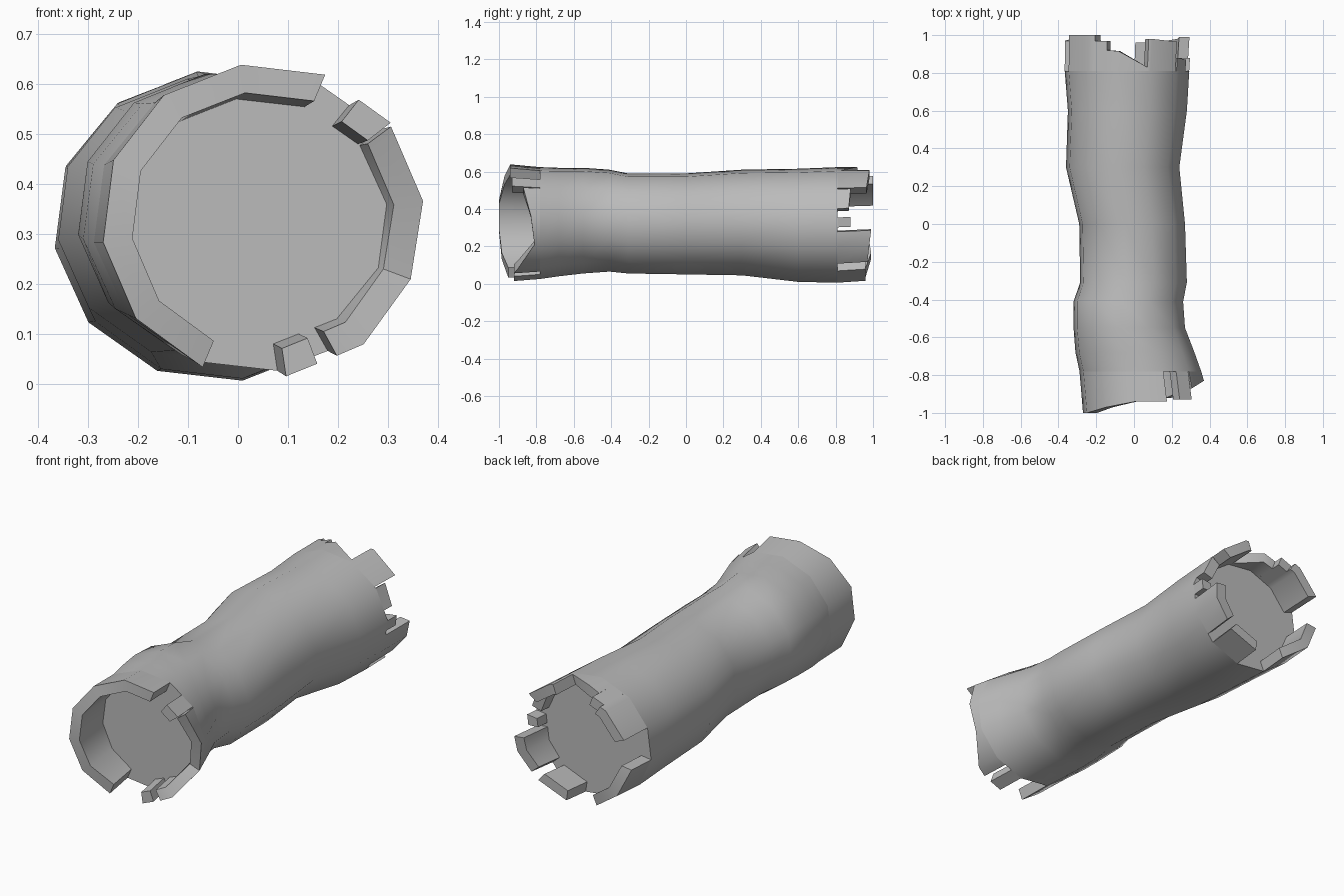
import bpy
import bmesh
import math
from mathutils import Vector

cube = bpy.data.objects.get("Cube")
if cube:
    bpy.data.objects.remove(cube)

SIDES = 12
START = math.radians(8)

# Sections along the log: y, x min, x max, z min, z max
SECTIONS = [
    (-1.0, -.27, .38, .01, .645), (-.82, -.28, .37, .02, .625),
    (-.68, -.31, .32, .04, .62), (-.55, -.32, .27, .055, .62),
    (-.41, -.32, .26, .065, .61), (-.31, -.285, .28, .055, .59),
    (0, -.29, .27, .05, .59), (.3, -.36, .24, .045, .61),
    (.6, -.35, .28, .01, .615), (.85, -.37, .295, .005, .625),
    (1.0, -.365, .305, .02, .625)]

bark = bpy.data.materials.new("grey")
bark.use_nodes = True
bark.diffuse_color = (.5, .5, .5, 1)
bsdf = next(n for n in bark.node_tree.nodes if n.type == 'BSDF_PRINCIPLED')
bsdf.inputs["Base Color"].default_value = (.5, .5, .5, 1)
bsdf.inputs["Roughness"].default_value = .9


def bounds(y):
    for a, b in zip(SECTIONS, SECTIONS[1:]):
        if y <= b[0]:
            t = (y - a[0]) / (b[0] - a[0])
            return [p + (q - p) * t for p, q in zip(a[1:], b[1:])]
    return SECTIONS[-1][1:]


def corner(k):
    a = START + math.tau * k / SIDES
    return Vector((math.cos(a), math.sin(a))) / math.cos(START)


def surface(u, y, scale=1):
    """Point on the log at side position u and depth y."""
    k = math.floor(u)
    p = corner(k).lerp(corner(k + 1), u - k) * scale
    x0, x1, z0, z1 = bounds(y)
    return Vector(((x0 + x1 + p.x * (x1 - x0)) / 2, y,
                   (z0 + z1 + p.y * (z1 - z0)) / 2))


def finish(bm, name):
    bmesh.ops.recalc_face_normals(bm, faces=bm.faces)
    mesh = bpy.data.meshes.new(name)
    bm.to_mesh(mesh)
    bm.free()
    mesh.materials.append(bark)
    obj = bpy.data.objects.new(name, mesh)
    bpy.context.collection.objects.link(obj)
    bpy.ops.object.select_all(action='DESELECT')
    obj.select_set(True)
    bpy.context.view_layer.objects.active = obj
    bpy.ops.object.shade_smooth_by_angle(angle=math.radians(36))


def loft(name, rings, closed):
    """Skin a row of equal rings and cap both ends."""
    bm = bmesh.new()
    rings = [[bm.verts.new(p) for p in ring] for ring in rings]
    n = len(rings[0])
    for a, b in zip(rings, rings[1:]):
        for i in range(n):
            j = (i + 1) % n
            bm.faces.new((a[i], a[j], b[j], b[i]))
    bm.faces.new(rings[0])
    bm.faces.new(rings[-1])
    finish(bm, name)


def splinter(name, base, thickness, tips):
    """Curved piece of broken wall; tips are (side position, tip depth)."""
    rings = []
    for u, y in tips:
        inner = 1 - thickness
        rings.append([surface(u, base), surface(u, y),
                      surface(u, y, inner), surface(u, base, inner)])
    loft(name, rings, True)


# Main trunk with flat ends
FRONT, BACK = -.78, .81
depths = [FRONT] + [s[0] for s in SECTIONS if FRONT < s[0] < BACK] + [BACK]
loft("trunk", [[surface(k, y) for k in range(SIDES)] for y in depths], True)

# Broken rim at the front
front_rim = {
    "front_rim_long": [(2, -.94), (3, -.94), (4, -.97), (5, -1),
                       (6, -1), (7, -.985), (8, -.95)],
    "front_rim_block": [(1.03, -.93), (1.5, -.93)],
    "front_rim_side": [(-2.35, -.92), (-2, -.9), (-1, -.81),
                       (0, -.83), (1, -.87)],
    "front_rim_chip": [(9, -.92), (9.4, -.92)],
}
for name, tips in front_rim.items():
    splinter(name, FRONT, .18, tips)

# Broken rim at the back
back_rim = {
    "back_rim_top": [(1.05, .965), (2, .98), (2.1, .98)],
    "back_rim_slope": [(2.1, .83), (3, .915), (3.4, .92)],
    "back_rim_step": [(3.4, .97), (3.8, .97)],
    "back_rim_right": [(3.8, 1), (4, 1), (5, 1)],
    "back_rim_lower_right": [(6, .97), (7, .99), (8, .96)],
    "back_rim_bottom": [(9, .96), (10, .96)],
    "back_rim_lower_left": [(10.3, .97), (11, .98), (11.5, .99)],
    "back_rim_chip": [(-.35, .88), (-.02, .88)],
    "back_rim_left": [(.3, .87), (1, .88)],
}
for name, tips in back_rim.items():
    splinter(name, BACK, .17, tips)
